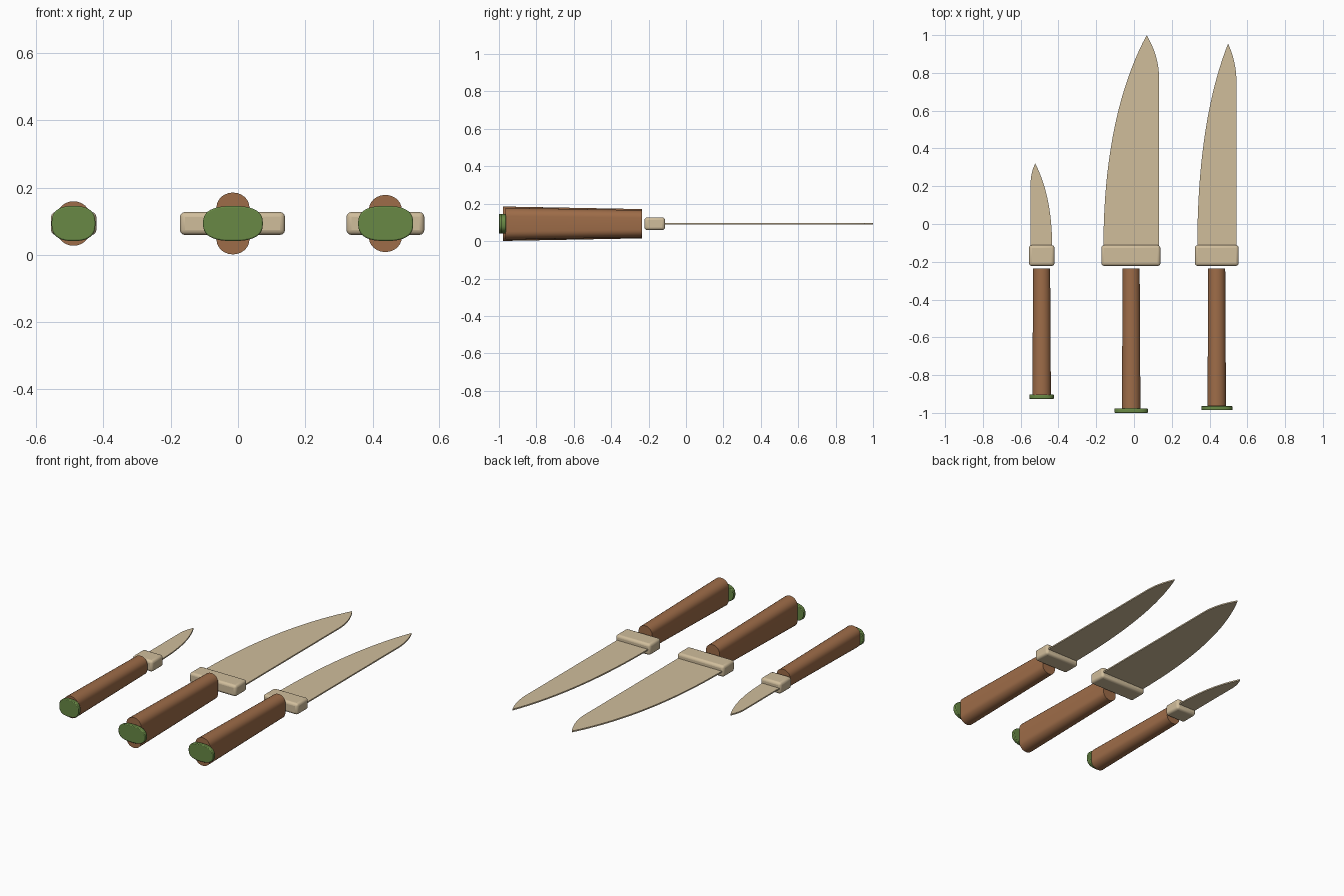
import bpy, bmesh, math
from mathutils import Vector

cube = bpy.data.objects.get("Cube")
if cube:
    bpy.data.objects.remove(cube, do_unlink=True)

MID_Z = 0.093  # height of every knife's centre line


def material(name, rgb):
    m = bpy.data.materials.new(name)
    m.use_nodes = True
    m.diffuse_color = (*rgb, 1)
    m.node_tree.nodes["Principled BSDF"].inputs["Base Color"].default_value = (*rgb, 1)
    return m


CREAM = material("cream", (0.63, 0.51, 0.33))
BROWN = material("brown", (0.34, 0.15, 0.065))
GREEN = material("green", (0.14, 0.25, 0.06))


def loft(name, rings, mat, bevel=0.0, segments=3):
    """Solid through rings of points, closed at both ends."""
    bm = bmesh.new()
    loops = [[bm.verts.new(p) for p in ring] for ring in rings]
    n = len(loops[0])
    for a, b in zip(loops, loops[1:]):
        for i in range(n):
            j = (i + 1) % n
            bm.faces.new((a[i], a[j], b[j], b[i]))
    bm.faces.new(loops[0])
    bm.faces.new(loops[-1])
    bmesh.ops.recalc_face_normals(bm, faces=bm.faces)
    mesh = bpy.data.meshes.new(name)
    bm.to_mesh(mesh)
    bm.free()
    mesh.materials.append(mat)
    ob = bpy.data.objects.new(name, mesh)
    bpy.context.collection.objects.link(ob)
    if bevel:
        mod = ob.modifiers.new("rounding", "BEVEL")
        mod.width, mod.segments = bevel, segments
        mod.limit_method, mod.angle_limit = "ANGLE", math.radians(50)
    bpy.ops.object.select_all(action="DESELECT")
    ob.select_set(True)
    bpy.context.view_layer.objects.active = ob
    bpy.ops.object.shade_smooth_by_angle(angle=math.radians(40))
    return ob


def oval(x, y, half_x, half_z, power, count=40):
    """Superellipse ring standing across the knife."""
    ring = []
    for i in range(count):
        a = 2 * math.pi * i / count
        c, s = math.cos(a), math.sin(a)
        ring.append((x + half_x * math.copysign(abs(c) ** (2 / power), c), y,
                     MID_Z + half_z * math.copysign(abs(s) ** (2 / power), s)))
    return ring


def stadium(x, y, half_x, half_z, steps=12):
    """Ring with straight sides and round top and bottom."""
    ring = []
    for sign in (1, -1):
        for i in range(steps + 1):
            a = math.pi * i / steps
            ring.append((x + sign * half_x * math.cos(a), y,
                         MID_Z + sign * (half_z - half_x * 0.9 + half_x * 0.9 * math.sin(a))))
    return ring


def curve(a, b, c, steps):
    """Quadratic curve from a to c, pulled towards b."""
    a, b, c = Vector(a), Vector(b), Vector(c)
    return [a * (1 - t) ** 2 + b * 2 * t * (1 - t) + c * t * t
            for t in (i / steps for i in range(steps + 1))]


def blade(name, edge_x, spine_x, tip, shoulder_y):
    base_y = -0.13
    edge = curve((edge_x, base_y), (edge_x, base_y + (tip[1] - base_y) * 0.62), tip, 20)
    point = curve(tip, (spine_x, shoulder_y + (tip[1] - shoulder_y) * 0.5),
                  (spine_x, shoulder_y), 8)
    outline = edge + point[1:] + [Vector((spine_x, base_y))]
    rings = [[(p.x, p.y, MID_Z + dz) for p in outline] for dz in (-0.004, 0.004)]
    loft(name, rings, CREAM)


def knife(name, x, guard_x, edge_x, spine_x, tip, shoulder_y, end_y, half_z, cap_x, cap_half):
    blade(name + "_blade", edge_x, spine_x, tip, shoulder_y)
    # Rounded block between blade and handle
    g0, g1 = guard_x
    rings = [[(g0, y, MID_Z - 0.034), (g1, y, MID_Z - 0.034),
              (g1, y, MID_Z + 0.034), (g0, y, MID_Z + 0.034)] for y in (-0.222, -0.112)]
    loft(name + "_guard", rings, CREAM, bevel=0.015)
    # Handle, slightly thicker towards its end
    loft(name + "_handle", [stadium(x, end_y + 0.022, 0.049, half_z),
                            stadium(x, -0.235, 0.045, half_z * 0.85)], BROWN)
    # Flat oval end cap
    loft(name + "_end_cap", [oval(cap_x, end_y, cap_half, 0.052, 2.6),
                             oval(cap_x, end_y + 0.023, cap_half, 0.052, 2.6)],
         GREEN, bevel=0.004, segments=2)


knife("large_knife", -0.015, (-0.173, 0.14), -0.162, 0.132, (0.067, 1.0), 0.78,
      -1.0, 0.092, -0.015, 0.089)
knife("medium_knife", 0.438, (0.322, 0.554), 0.335, 0.542, (0.498, 0.955), 0.76,
      -0.986, 0.085, 0.439, 0.082)
knife("small_knife", -0.489, (-0.556, -0.421), -0.433, -0.547, (-0.523, 0.32), 0.22,
      -0.926, 0.066, -0.489, 0.065)
